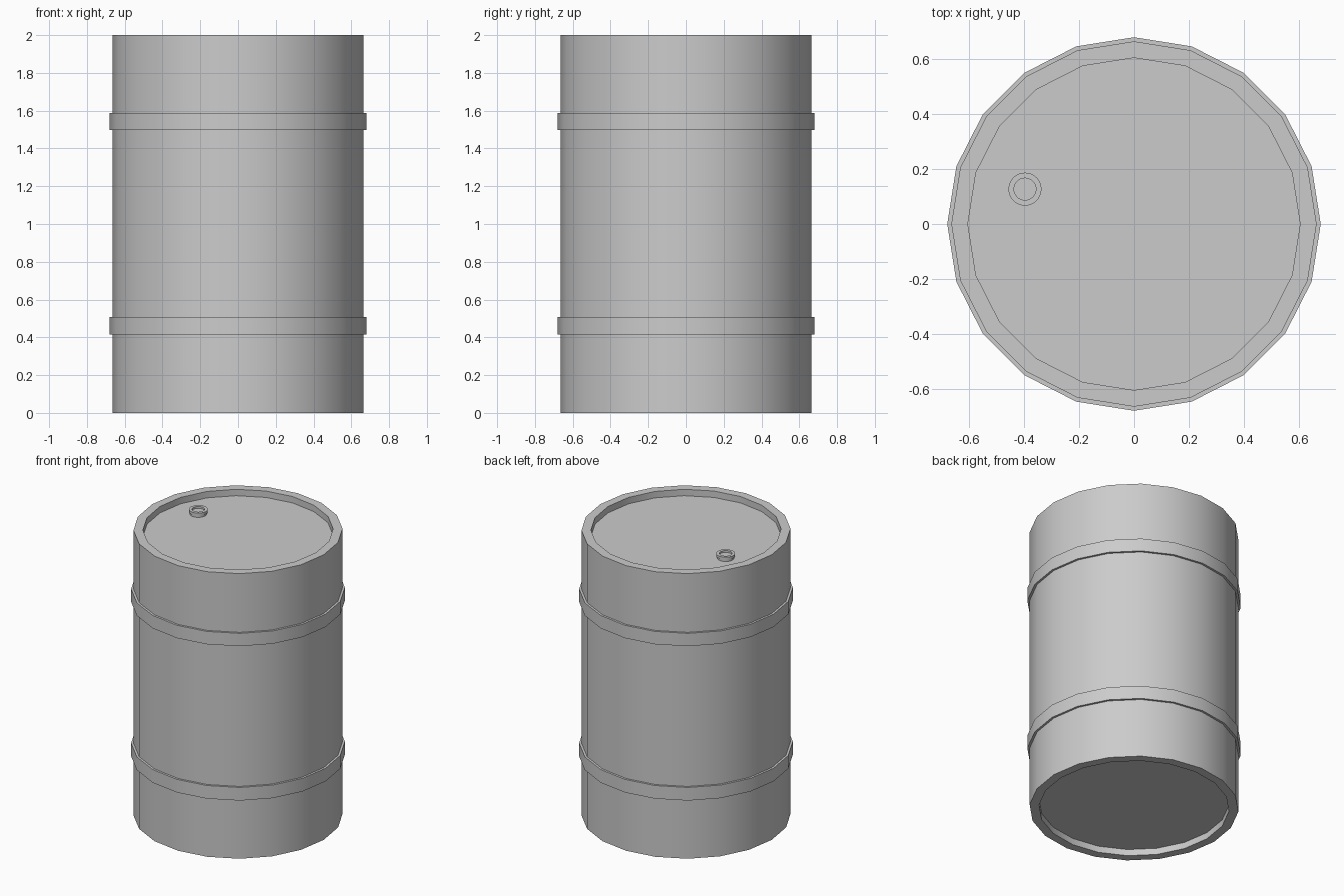
import bpy, bmesh
from math import cos, sin, tau, radians

if "Cube" in bpy.data.objects:
    bpy.data.objects.remove(bpy.data.objects["Cube"])


def lathe(name, profile, sides, centre=(0, 0)):
    """Revolve an (r, z) profile, closed at both ends, around z."""
    bm = bmesh.new()
    rings = []
    for r, z in profile:
        rings.append([bm.verts.new((r * cos(tau * i / sides), r * sin(tau * i / sides), z))
                      for i in range(sides)])
    for a, b in zip(rings, rings[1:]):
        for i in range(sides):
            j = (i + 1) % sides
            bm.faces.new((a[i], a[j], b[j], b[i]))
    bm.faces.new(rings[0][::-1])
    bm.faces.new(rings[-1])
    bmesh.ops.recalc_face_normals(bm, faces=bm.faces[:])
    mesh = bpy.data.meshes.new(name)
    bm.to_mesh(mesh)
    bm.free()
    obj = bpy.data.objects.new(name, mesh)
    obj.location = (centre[0], centre[1], 0)
    bpy.context.collection.objects.link(obj)
    bpy.ops.object.select_all(action='DESELECT')
    obj.select_set(True)
    bpy.context.view_layer.objects.active = obj
    bpy.ops.object.shade_smooth_by_angle(angle=radians(35))
    return obj


R, BAND, INNER = 0.665, 0.68, 0.605

# Drum shell: recessed base, two raised bands, recessed lid
lathe("drum_body", [
    (INNER, 0.045), (INNER, 0), (R, 0),
    (R, 0.415), (BAND, 0.415), (BAND, 0.507), (R, 0.507),
    (R, 1.498), (BAND, 1.498), (BAND, 1.588), (R, 1.588),
    (R, 2.0), (INNER, 2.0), (INNER, 1.955),
], 20)

# Filler cap on the lid with a shallow socket
lathe("filler_cap", [
    (0.054, 1.95), (0.054, 1.97), (0.06, 1.97),
    (0.06, 1.988), (0.04, 1.988), (0.04, 1.975),
], 32, (-0.397, 0.127))
